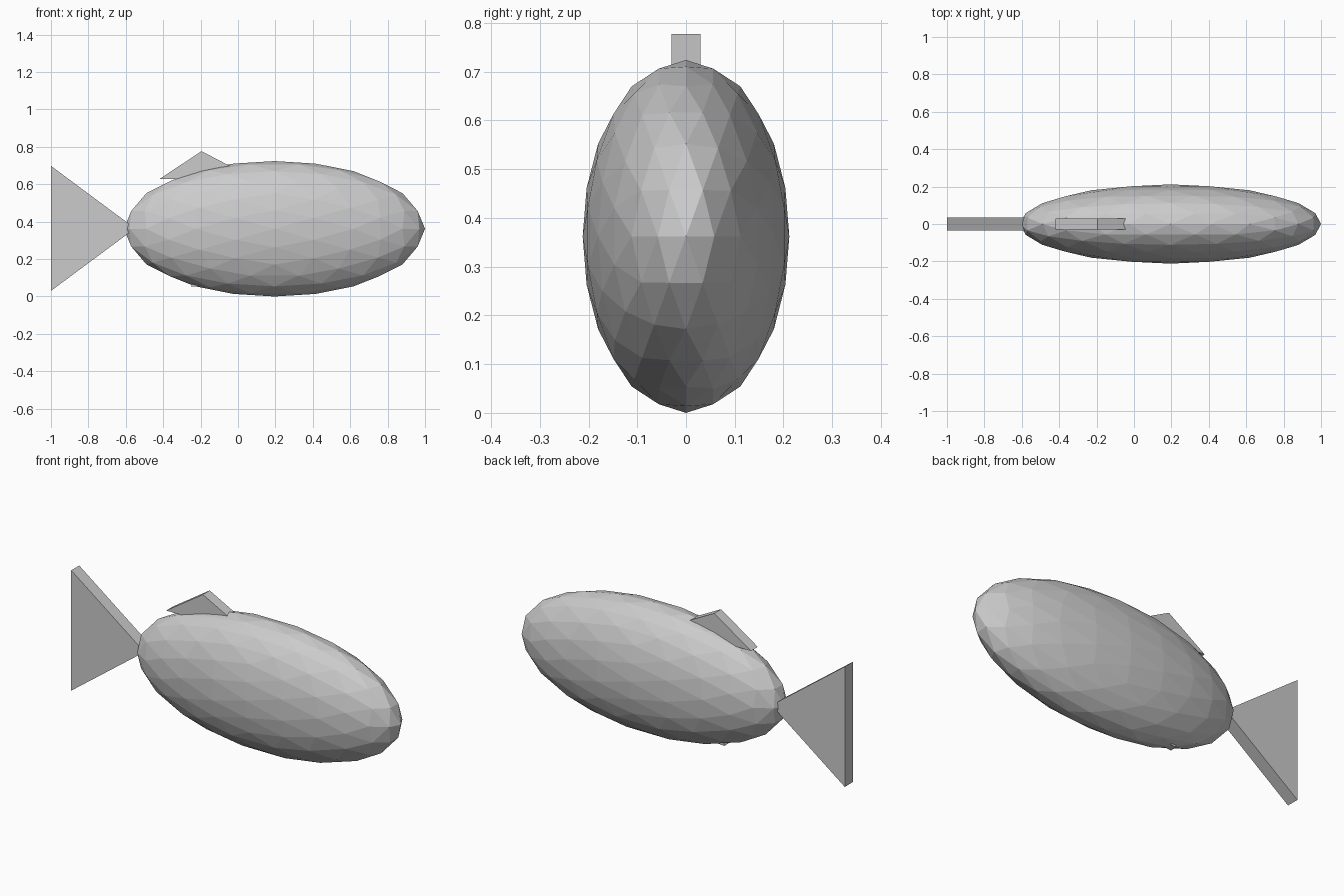
import bpy
import bmesh
import math
from mathutils import Matrix, Vector

default_cube = bpy.data.objects.get("Cube")
if default_cube:
    bpy.data.objects.remove(default_cube, do_unlink=True)

# Single plain grey for the whole fish
grey = bpy.data.materials.new("plain_grey")
grey.use_nodes = True
colour = (0.6, 0.6, 0.6, 1.0)
grey.diffuse_color = colour
grey.node_tree.nodes["Principled BSDF"].inputs["Base Color"].default_value = colour


def finish(name, bm):
    bmesh.ops.recalc_face_normals(bm, faces=bm.faces)
    mesh = bpy.data.meshes.new(name)
    bm.to_mesh(mesh)
    bm.free()
    mesh.materials.append(grey)
    obj = bpy.data.objects.new(name, mesh)
    bpy.context.collection.objects.link(obj)
    return obj


def faceted_ellipsoid(name, centre, radii):
    """Icosahedron split twice, with its edge midpoints on the axes."""
    bm = bmesh.new()
    bmesh.ops.create_icosphere(bm, subdivisions=1, radius=1)
    for _ in range(2):
        bmesh.ops.subdivide_edges(bm, edges=bm.edges[:], cuts=1, use_grid_fill=True)
        for v in bm.verts:
            v.co.normalize()
    turn = Matrix.Rotation(-math.atan(2) / 2, 4, "Y")
    place = Matrix.Translation(centre) @ Matrix.Diagonal((*radii, 1))
    bm.transform(place @ turn)
    return finish(name, bm)


def fin(name, outline, half_width):
    """Flat fin: an (x, z) outline given thickness along y."""
    bm = bmesh.new()
    face = bm.faces.new([bm.verts.new((x, -half_width, z)) for x, z in outline])
    grown = bmesh.ops.extrude_face_region(bm, geom=[face])
    moved = [g for g in grown["geom"] if isinstance(g, bmesh.types.BMVert)]
    bmesh.ops.translate(bm, verts=moved, vec=Vector((0, 2 * half_width, 0)))
    return finish(name, bm)


# Body
faceted_ellipsoid("body", (0.195, 0, 0.362), (0.805, 0.212, 0.362))

# Fins
fin("tail_fin", [(-1, 0.03), (-0.55, 0.364), (-1, 0.698)], 0.035)
fin("dorsal_fin", [(-0.42, 0.628), (0.09, 0.628), (-0.195, 0.777)], 0.03)
fin("belly_fin", [(-0.25, 0.052), (-0.05, 0.06), (-0.2, 0.2)], 0.02)
